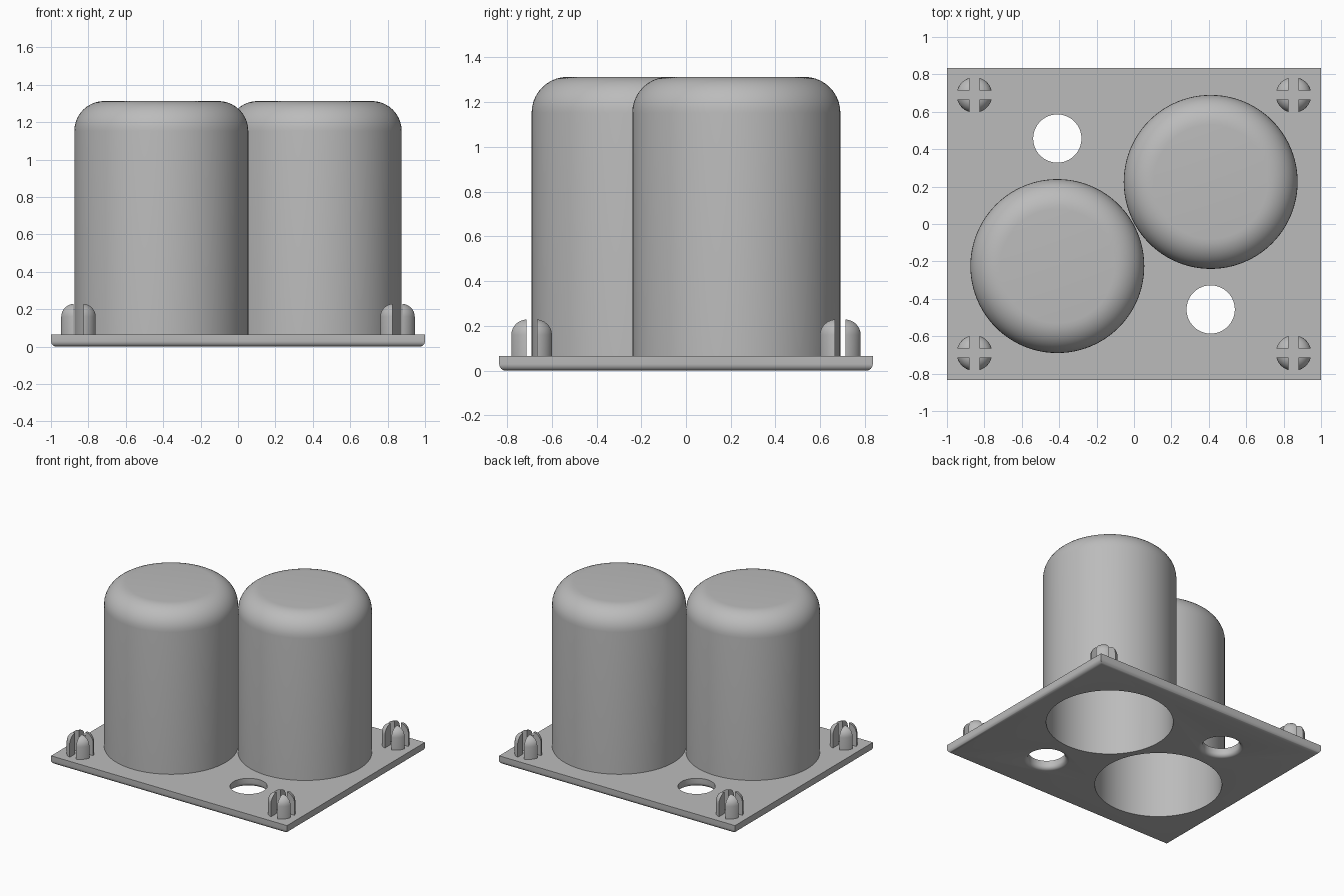
import bpy, bmesh, math

default = bpy.data.objects.get("Cube")
if default:
    bpy.data.objects.remove(default)

grey = bpy.data.materials.new("plain grey")
grey.use_nodes = True
colour = (0.5, 0.5, 0.5, 1)
grey.diffuse_color = colour
grey.node_tree.nodes["Principled BSDF"].inputs["Base Color"].default_value = colour

PLATE_TOP, HALF_X, HALF_Y = 0.065, 1.0, 0.835
CUP_R, CUP_TOP, CUP_FILLET, WALL = 0.465, 1.313, 0.16, 0.022
EDGE = 0.03


def add_object(name, bm, location=(0, 0, 0)):
    bmesh.ops.recalc_face_normals(bm, faces=bm.faces)
    mesh = bpy.data.meshes.new(name)
    bm.to_mesh(mesh)
    bm.free()
    mesh.materials.append(grey)
    obj = bpy.data.objects.new(name, mesh)
    obj.location = location
    bpy.context.collection.objects.link(obj)
    return obj


def lathe(name, profile, location=(0, 0, 0), segments=96):
    """Spin an (r, z) profile around the z axis."""
    bm = bmesh.new()
    verts = [bm.verts.new((r, 0, z)) for r, z in profile]
    edges = [bm.edges.new(pair) for pair in zip(verts, verts[1:])]
    bmesh.ops.spin(bm, geom=verts + edges, cent=(0, 0, 0), axis=(0, 0, 1),
                   angle=math.tau, steps=segments, use_merge=True)
    bmesh.ops.remove_doubles(bm, verts=bm.verts, dist=1e-5)
    return add_object(name, bm, location)


def arc(r, z, radius, start, end, steps=10):
    """Points of an arc in the (r, z) plane, angles in degrees."""
    angles = [math.radians(start + (end - start) * i / steps) for i in range(steps + 1)]
    return [(r + radius * math.cos(a), z + radius * math.sin(a)) for a in angles]


def box(name, size, location):
    bm = bmesh.new()
    bmesh.ops.create_cube(bm, size=1)
    bmesh.ops.scale(bm, vec=size, verts=bm.verts)
    return add_object(name, bm, location)


def smooth(obj):
    bpy.ops.object.select_all(action="DESELECT")
    obj.select_set(True)
    bpy.context.view_layer.objects.active = obj
    bpy.ops.object.shade_smooth_by_angle(angle=math.radians(35))


def cut(target, cutters):
    bpy.context.view_layer.objects.active = target
    for cutter in cutters:
        mod = target.modifiers.new("cut", "BOOLEAN")
        mod.operation, mod.solver, mod.object = "DIFFERENCE", "EXACT", cutter
        bpy.ops.object.modifier_apply(modifier=mod.name)
    for cutter in cutters:
        bpy.data.objects.remove(cutter)


# Base plate with rounded lower edges
bm = bmesh.new()
bmesh.ops.create_cube(bm, size=1)
bmesh.ops.scale(bm, vec=(2 * HALF_X, 2 * HALF_Y, PLATE_TOP), verts=bm.verts)
bmesh.ops.translate(bm, vec=(0, 0, PLATE_TOP / 2), verts=bm.verts)
lower = [e for e in bm.edges if all(v.co.z < 0.001 for v in e.verts)]
bmesh.ops.bevel(bm, geom=lower, offset=EDGE, segments=6, profile=0.5, affect="EDGES")
plate = add_object("base_plate", bm)

# Openings in the plate: two cup mouths and two flared through holes
cutters = []
hole_r = 0.129
flare = arc(hole_r + EDGE, EDGE, EDGE, 270, 180, 6)
for side in (-1, 1):
    cutters.append(lathe("mouth_cutter", [(0, -0.1), (CUP_R - WALL, -0.1),
                                          (CUP_R - WALL, 0.2), (0, 0.2)],
                         (side * 0.41, side * 0.225, 0)))
    cutters.append(lathe("hole_cutter", [(0, -0.1), (hole_r + EDGE, -0.1)] + flare +
                         [(hole_r, 0.2), (0, 0.2)],
                         (side * 0.41, side * -0.457, 0), 64))
cut(plate, cutters)
smooth(plate)

# Two hollow cups, open underneath
fillet_r, fillet_z = CUP_R - CUP_FILLET, CUP_TOP - CUP_FILLET
cup_profile = ([(CUP_R, PLATE_TOP)] + arc(fillet_r, fillet_z, CUP_FILLET, 0, 90) +
               [(0, CUP_TOP), (0, CUP_TOP - WALL)] +
               arc(fillet_r, fillet_z, CUP_FILLET - WALL, 90, 0) +
               [(CUP_R - WALL, PLATE_TOP)])
for side, name in ((-1, "right_cup"), (1, "left_cup")):
    smooth(lathe(name, cup_profile, (side * 0.41, side * 0.225, 0)))

# Four corner pegs split by a cross slot
PEG_R, PEG_TOP, PEG_ROUND, SLOT = 0.095, 0.23, 0.07, 0.055
peg_profile = ([(0, PLATE_TOP), (PEG_R, PLATE_TOP)] +
               arc(PEG_R - PEG_ROUND, PEG_TOP - PEG_ROUND, PEG_ROUND, 0, 90, 8) +
               [(0, PEG_TOP)])
for sx, x_name in ((-1, "right"), (1, "left")):
    for sy, y_name in ((-1, "front"), (1, "back")):
        spot = (sx * 0.853, sy * 0.69, 0)
        peg = lathe(f"{y_name}_{x_name}_peg", peg_profile, spot, 48)
        cut(peg, [box("slot_cutter", (SLOT, 0.4, 1), spot),
                  box("slot_cutter", (0.4, SLOT * 0.85, 1), spot)])
        smooth(peg)
